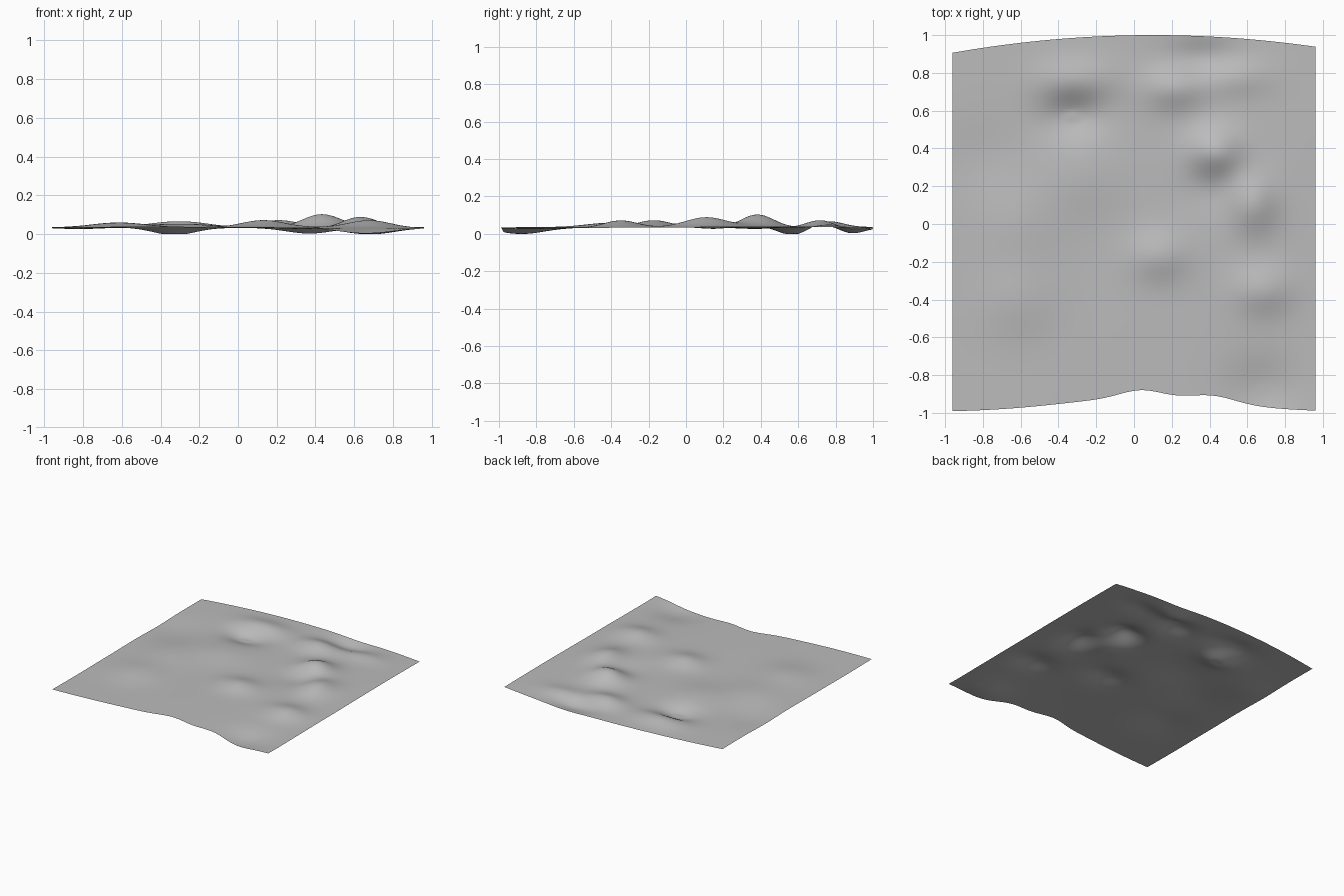
import bpy
import bmesh
from math import exp, pi, sin

# Remove the default cube
cube = bpy.data.objects.get("Cube")
if cube:
    bpy.data.objects.remove(cube, do_unlink=True)

SEGMENTS = 120
BASE = 0.034

# Hills and hollows: x, y, height, x spread, y spread
BUMPS = [
    (0.43, 0.38, 0.070, 0.10, 0.09),
    (0.63, 0.11, 0.053, 0.09, 0.11),
    (0.21, 0.72, 0.042, 0.11, 0.08),
    (0.13, -0.17, 0.036, 0.11, 0.09),
    (0.68, -0.35, 0.038, 0.11, 0.09),
    (-0.30, 0.76, 0.034, 0.15, 0.08),
    (-0.28, 0.25, 0.022, 0.17, 0.15),
    (-0.62, -0.02, 0.024, 0.16, 0.17),
    (-0.62, -0.40, 0.026, 0.15, 0.14),
    (0.55, 0.78, 0.020, 0.13, 0.07),
    (-0.33, 0.57, -0.042, 0.11, 0.08),
    (0.37, 0.88, -0.032, 0.13, 0.07),
    (0.68, -0.88, -0.032, 0.13, 0.12),
    (-0.82, 0.36, -0.010, 0.14, 0.13),
    (0.38, 0.18, -0.012, 0.12, 0.10),
]


def height(x, y):
    """Gentle ground level with the hills and hollows added."""
    z = BASE + 0.003 * sin(pi * (x - y))
    for cx, cy, h, sx, sy in BUMPS:
        z += h * exp(-((x - cx) / sx) ** 2 / 2 - ((y - cy) / sy) ** 2 / 2)
    return max(z, 0)


def back_edge(x):
    return 1.0 - 0.075 * ((x - 0.1) / 0.95) ** 2


def front_edge(x):
    """Slanted front border with a notch near the middle."""
    edge = -0.995 + 0.075 * exp(-((x - 0.05) / 0.42) ** 2 / 2)
    edge += 0.04 * exp(-((x - 0.04) / 0.11) ** 2 / 2)
    return edge + 0.035 * exp(-((x - 0.42) / 0.12) ** 2 / 2)


# Ground sheet, stretched between its curved borders
bm = bmesh.new()
bmesh.ops.create_grid(bm, x_segments=SEGMENTS, y_segments=SEGMENTS, size=1)
for v in bm.verts:
    x = 0.96 * v.co.x
    t = (v.co.y + 1) / 2
    y = front_edge(x) * (1 - t) + back_edge(x) * t
    v.co = (x, y, height(x, y))
for f in bm.faces:
    f.smooth = True
mesh = bpy.data.meshes.new("ground_sheet")
bm.to_mesh(mesh)
bm.free()
ground = bpy.data.objects.new("ground_sheet", mesh)
bpy.context.collection.objects.link(ground)

# Plain grey material
grey = bpy.data.materials.new("plain_grey")
grey.use_nodes = True
color = (0.5, 0.5, 0.5, 1)
grey.diffuse_color = color
grey.node_tree.nodes["Principled BSDF"].inputs["Base Color"].default_value = color
mesh.materials.append(grey)
